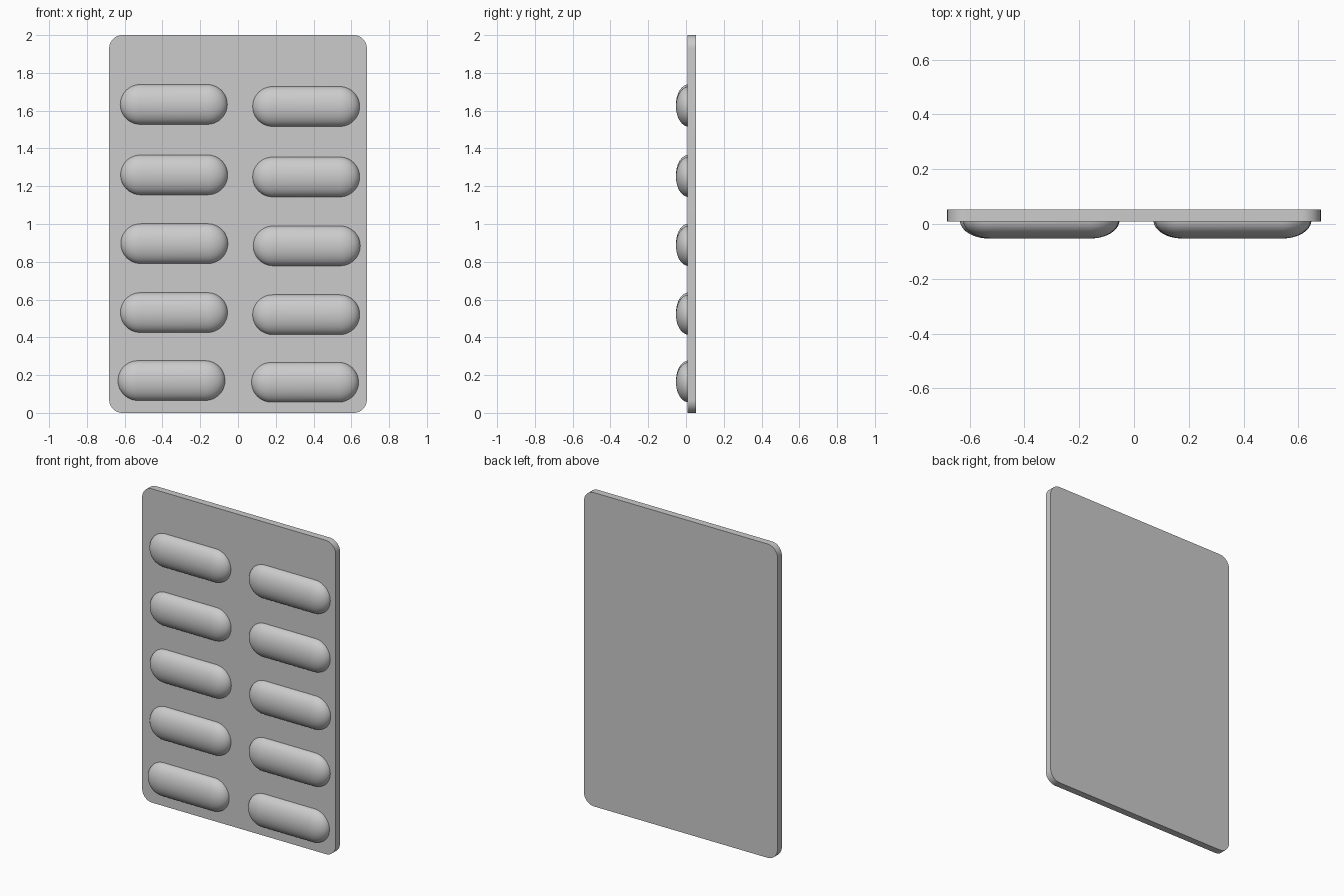
import bpy, bmesh, math

old = bpy.data.objects.get("Cube")
if old:
    bpy.data.objects.remove(old, do_unlink=True)

# One grey for the whole pack
GREY = (0.6, 0.6, 0.6, 1)
grey = bpy.data.materials.new("light_grey")
grey.use_nodes = True
grey.diffuse_color = GREY
grey.node_tree.nodes["Principled BSDF"].inputs["Base Color"].default_value = GREY


def outline(core_x, core_z, r, steps=12):
    """Rounded rectangle: four corner arcs around a core rectangle."""
    pts = []
    for corner, (sx, sz) in enumerate([(1, 1), (-1, 1), (-1, -1), (1, -1)]):
        for i in range(steps + 1):
            a = (corner + i / steps) * math.pi / 2
            pts.append((sx * core_x + r * math.cos(a), sz * core_z + r * math.sin(a)))
    return pts


def loft(name, layers, location):
    """Skin a stack of outlines, each given as (y, core_x, core_z, radius)."""
    bm = bmesh.new()
    rings = [[bm.verts.new((x, y, z)) for x, z in outline(cx, cz, r)]
             for y, cx, cz, r in layers]
    n = len(rings[0])
    for a, b in zip(rings, rings[1:]):
        for i in range(n):
            j = (i + 1) % n
            bm.faces.new((a[i], a[j], b[j], b[i]))
    bm.faces.new(rings[0])
    if layers[-1][3] > 0:
        bm.faces.new(rings[-1])
    bmesh.ops.remove_doubles(bm, verts=bm.verts, dist=1e-5)
    bmesh.ops.recalc_face_normals(bm, faces=bm.faces)
    mesh = bpy.data.meshes.new(name)
    bm.to_mesh(mesh)
    bm.free()
    mesh.materials.append(grey)
    obj = bpy.data.objects.new(name, mesh)
    obj.location = location
    bpy.context.collection.objects.link(obj)
    bpy.ops.object.select_all(action="DESELECT")
    obj.select_set(True)
    bpy.context.view_layer.objects.active = obj
    bpy.ops.object.shade_smooth_by_angle(angle=math.radians(35))
    return obj


# Backing card with rounded corners
FRONT, BACK, CORNER = 0.009, 0.053, 0.07
loft("backing_card",
     [(y, 0.682 - CORNER, 1 - CORNER, CORNER) for y in (FRONT, BACK)], (0, 0, 1))

# Domed capsule blisters, sunk slightly into the card
RADIUS, CORE, SINK, RINGS = 0.106, 0.178, 0.005, 12
DEPTH = 0.062 + SINK
dome = []
for k in range(RINGS + 1):
    a = k / RINGS * math.pi / 2
    r = RADIUS * math.cos(a) if k < RINGS else 0
    dome.append((-DEPTH * math.sin(a), CORE, 0, r))

# Two slightly uneven columns of five
columns = {
    "right": [(-0.34, 1.633), (-0.338, 1.26), (-0.337, 0.896), (-0.339, 0.531), (-0.352, 0.171)],
    "left": [(0.361, 1.622), (0.361, 1.249), (0.364, 0.884), (0.361, 0.52), (0.355, 0.162)],
}
for side, spots in columns.items():
    for row, (x, z) in enumerate(spots, 1):
        loft(f"capsule_{side}_{row}", dome, (x, FRONT + SINK, z))
